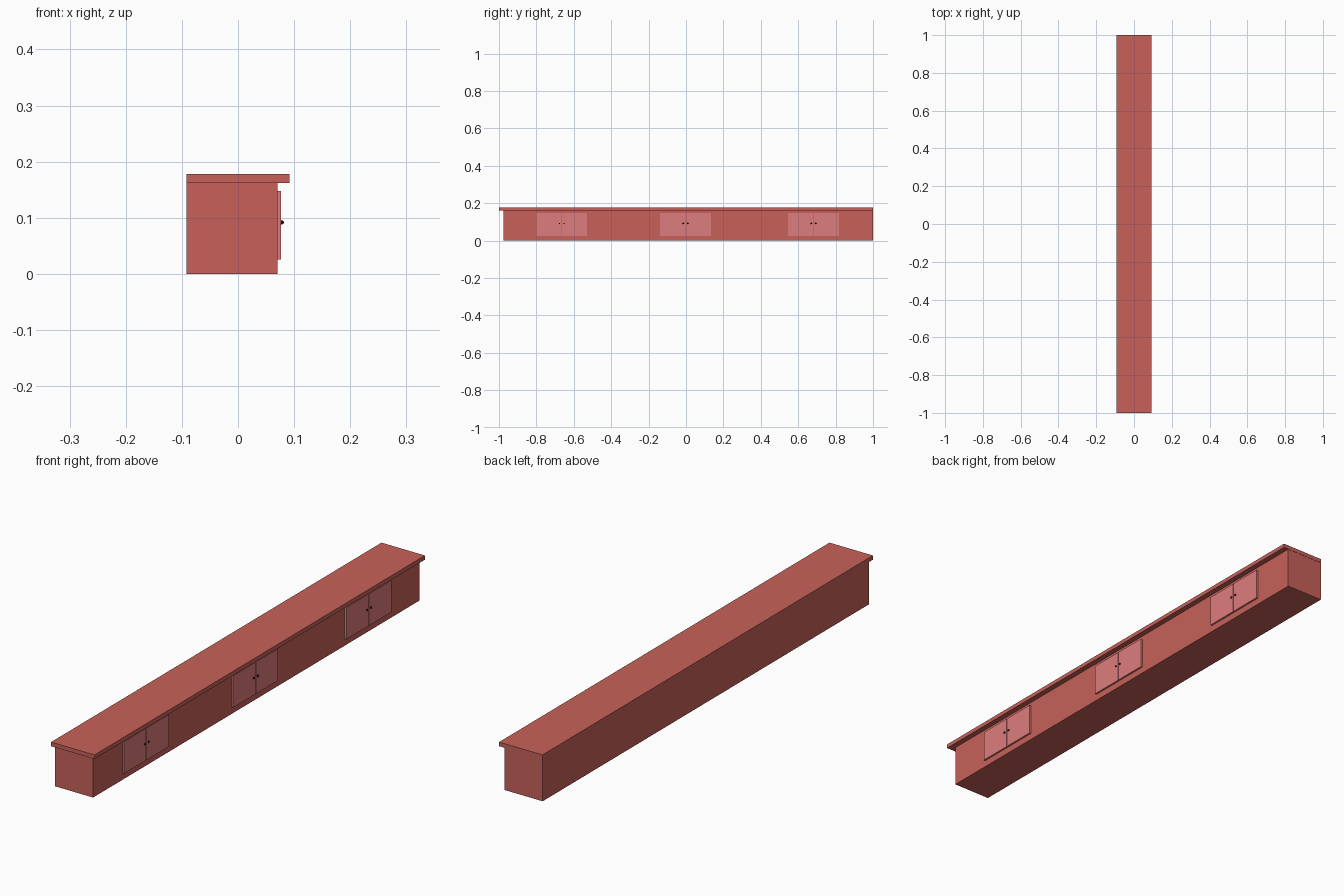
import bpy

if "Cube" in bpy.data.objects:
    bpy.data.objects.remove(bpy.data.objects["Cube"])


def material(name, color):
    m = bpy.data.materials.new(name)
    m.diffuse_color = (*color, 1)
    m.use_nodes = True
    m.node_tree.nodes["Principled BSDF"].inputs["Base Color"].default_value = m.diffuse_color
    return m


BODY = material("painted_red", (0.57, 0.12, 0.10))
DOOR = material("door_pink", (0.73, 0.20, 0.20))
KNOB = material("knob_black", (0.01, 0.01, 0.01))


def box(name, x, y, z, mat):
    """Box from (min, max) pairs on each axis."""
    bpy.ops.mesh.primitive_cube_add(size=1, location=[(a + b) / 2 for a, b in (x, y, z)])
    ob = bpy.context.object
    ob.name = name
    ob.scale = [b - a for a, b in (x, y, z)]
    bpy.ops.object.transform_apply(location=False, rotation=False, scale=True)
    ob.data.materials.append(mat)
    return ob


def knob(name, location):
    bpy.ops.mesh.primitive_uv_sphere_add(segments=16, ring_count=8, radius=0.0038, location=location)
    ob = bpy.context.object
    ob.name = name
    ob.data.materials.append(KNOB)
    bpy.ops.object.shade_smooth()


# Cabinet body, flush with the top at the back and the +y end
box("cabinet_body", (-0.092, 0.07), (-0.977, 0.999), (0, 0.162), BODY)

# Overhanging counter top
box("counter_top", (-0.092, 0.092), (-1, 1), (0.162, 0.178), BODY)

# Three pairs of doors with knobs beside the central gap
for i, yc in enumerate((-0.664, -0.003, 0.682), 1):
    for side, s in (("left", -1), ("right", 1)):
        y = sorted((yc + s * 0.0015, yc + s * 0.136))
        box(f"door_{i}_{side}", (0.07, 0.077), y, (0.026, 0.148), DOOR)
        knob(f"knob_{i}_{side}", (0.078, yc + s * 0.012, 0.092))
